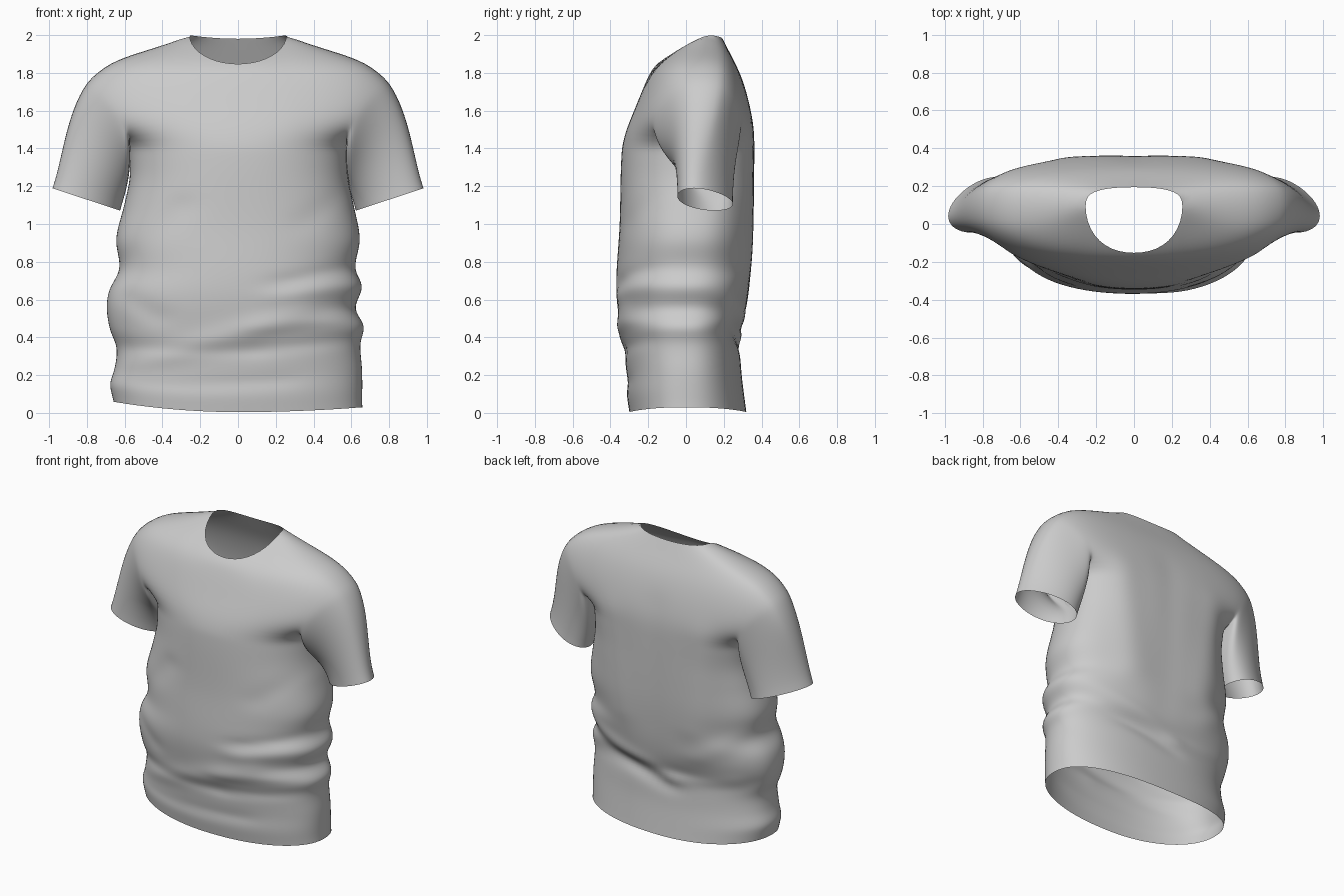
import bpy, bmesh, math
from mathutils import Vector

if "Cube" in bpy.data.objects:
    bpy.data.objects.remove(bpy.data.objects["Cube"])


def curve(points):
    """Smooth interpolation through (position, value) pairs."""
    n = len(points)

    def slope(i):
        a, b = points[max(i - 1, 0)], points[min(i + 1, n - 1)]
        return (b[1] - a[1]) / (b[0] - a[0])

    def f(p):
        p = min(max(p, points[0][0]), points[-1][0])
        i = next(k for k in range(n - 1) if p <= points[k + 1][0])
        (a, va), (b, vb) = points[i], points[i + 1]
        h = b - a
        u = (p - a) / h
        return ((2*u**3 - 3*u*u + 1)*va + (u**3 - 2*u*u + u)*h*slope(i)
                + (3*u*u - 2*u**3)*vb + (u**3 - u*u)*h*slope(i + 1))
    return f


def lerp(a, b, t):
    return a + (b - a) * t


PIT = 1.41          # armpit height
HALF = 12           # columns per half panel
NECK = 5            # columns inside the neckline
ROWS = 12           # rows from armpit to shoulder
LOWER = 44          # rows below the armpit

# Profiles along the height
front_y = curve([(0, -.30), (.1, -.315), (.2, -.315), (.4, -.34), (.65, -.37), (1, -.352), (1.4, -.34),
                 (1.5, -.315), (1.6, -.275), (1.8, -.19), (1.85, -.15), (1.9, -.085), (2, .06)])
back_y = curve([(0, .32), (.2, .295), (.34, .285), (.43, .27), (.5, .305), (.6, .33), (.8, .35), (1, .36),
                (1.4, .365), (1.5, .362), (1.6, .345), (1.7, .32), (1.8, .285), (1.9, .235), (2, .185)])
back_n = curve([(0, 2.3), (.8, 2.35), (1.2, 2.55), (1.5, 2.8), (2, 2.8)])
seam_y = curve([(0, 0), (.8, .02), (1.42, .08), (1.7, .1), (2, .1)])
right_w = curve([(0, .66), (.2, .66), (.36, .65), (.45, .672), (.55, .622), (.67, .662), (.76, .622),
                 (.92, .648), (1.1, .615), (1.25, .585), (1.41, .58)])
left_w = curve([(0, .66), (.06, .675), (.1, .682), (.2, .655), (.32, .645), (.42, .68), (.55, .698),
                (.65, .685), (.76, .63), (.92, .648), (1.1, .605), (1.25, .575), (1.41, .58)])
# Upper half width, wide where the sleeves join, then the shoulder slope
upper_w = curve([(1.41, .58), (1.45, .65), (1.52, .75), (1.6, .82), (1.7, .825), (1.775, .785), (1.84, .71),
                 (1.888, .60), (1.95, .40), (2, .26)])
shoulder_z = curve([(.26, 2), (.4, 1.952), (.6, 1.888), (.7, 1.845), (.785, 1.775)])
armhole_x = curve([(0, .58), (.12, .575), (.45, .63), (.8, .725), (1, .785)])

# Cloth folds: x0, z0, x1, z1, thickness, height
FRONT_FOLDS = [(-.6, .22, .35, .54, .05, .016), (.2, .68, .62, .77, .03, -.020), (.2, .61, .6, .68, .04, .014),
               (-.6, .33, .1, .33, .03, -.012), (.1, .33, .6, .38, .03, -.014), (-.55, .12, .3, .17, .03, -.009),
               (-.6, .8, -.3, 1.1, .05, -.014), (-.6, .62, -.42, .5, .04, -.018), (.35, 1.0, .6, 1.2, .05, -.01),
               (.1, .45, .6, .5, .03, .014)]
BACK_FOLDS = [(.6, .62, -.1, .40, .04, .022), (-.1, .40, -.55, .45, .04, .020), (.6, .53, -.1, .33, .035, -.018),
              (-.6, .8, -.3, .6, .05, .016), (.3, .8, .38, 1.4, .10, .022), (-.3, .8, -.38, 1.4, .10, .022),
              (.03, .6, .0, 1.6, .07, -.008)]


def fold_height(x, z, folds):
    total = 0
    for x0, z0, x1, z1, thick, amp in folds:
        dx, dz = x1 - x0, z1 - z0
        u = min(max(((x - x0)*dx + (z - z0)*dz) / (dx*dx + dz*dz), 0), 1)
        d2 = (x - x0 - u*dx)**2 + (z - z0 - u*dz)**2
        total += amp * math.exp(-d2 / (thick*thick))
    return total


def surface_y(x, z, w, front):
    """Rounded horizontal cross-section of the front or back panel."""
    n = 2.3 if front else back_n(z)
    f = max(0, 1 - min(abs(x) / w, 1)**n)**(1 / n)
    s = seam_y(z)
    side = -1 if front else 1
    return s + ((front_y if front else back_y)(z) - s)*f \
        + side*f*fold_height(x, z, FRONT_FOLDS if front else BACK_FOLDS)


def lower_point(i, z, front):
    w = right_w(z) if i >= 0 else left_w(z)
    x = w*math.sin(math.pi/2*i/HALF)
    q = (x / .66)**2
    hem = (.004 + q*(.026 if x > 0 else .055)) * max(0, 1 - z/.6)
    return Vector((x, surface_y(x, z, w, front), z + hem))


def upper_point(i, j, front):
    u = j / ROWS
    t = lerp(u, math.sin(math.pi/2*u), .75)
    k = abs(i)
    if k <= NECK:
        c = math.sin(math.pi/2*k/NECK)
        top_x = .26*c
        top_z = 2 - .155*math.sqrt(max(0, 1 - c*c)) if front else 1.98 + .02*c*c
    else:
        top_x = lerp(.26, .785, (k - NECK) / (HALF - NECK))
        top_z = shoulder_z(top_x)
    x = lerp(.58*math.sin(math.pi/2*k/HALF), top_x, t)
    x *= lerp(1, armhole_x(t) / lerp(.58, .785, t), (k / HALF)**2)
    z = lerp(PIT, top_z, t)
    y = surface_y(math.copysign(x, i), z, max(upper_w(z), x), front)
    if j == ROWS and k >= NECK:
        y = .1
    return Vector((math.copysign(x, i), y, z))


def add_grid(bm, rows, flip):
    grid = [[bm.verts.new(p) for p in row] for row in rows]
    for a, b in zip(grid, grid[1:]):
        for k in range(len(a) - 1):
            quad = (a[k], a[k+1], b[k+1], b[k])
            bm.faces.new(quad[::-1] if flip else quad)


bm = bmesh.new()
cols = range(-HALF, HALF + 1)

# Front and back panels from hem to shoulders
for front in (True, False):
    rows = [[lower_point(i, PIT*j/LOWER, front) for i in cols] for j in range(LOWER)]
    rows += [[upper_point(i, j, front) for i in cols] for j in range(ROWS + 1)]
    add_grid(bm, rows, not front)

# Sleeves swept from the armholes to tilted oval cuffs
for side in (1, -1):
    ring = [(upper_point(side*HALF, j, True), math.pi*(1 - j/ROWS)) for j in range(ROWS + 1)]
    ring += [(upper_point(side*HALF, j, False), -math.pi*(1 - j/ROWS)) for j in range(ROWS - 1, -1, -1)]
    rows = [[] for _ in range(15)]
    for p, ang in ring:
        c, s = math.cos(ang), math.sin(ang)
        cuff = Vector((side*(.803 + .181*c), .097 - .055*c - .138*s*(1 - .1*c), 1.13 + .06*c))
        h = (p.z - PIT) / (1.775 - PIT)
        dist = (cuff - p).length
        start = Vector((side*lerp(-.22, .62, h), .12*s, -lerp(1, .77, h))) * dist
        end = Vector((side*.3, 0, -.95)) * dist
        for r, row in enumerate(rows):
            u = r / 14
            row.append((2*u**3 - 3*u*u + 1)*p + (u**3 - 2*u*u + u)*start
                       + (3*u*u - 2*u**3)*cuff + (u**3 - u*u)*end)
    add_grid(bm, rows, side > 0)

# Weld side seams, shoulders and armholes
bmesh.ops.remove_doubles(bm, verts=bm.verts, dist=.0004)
bmesh.ops.recalc_face_normals(bm, faces=bm.faces)
inner = [v for v in bm.verts if not v.is_boundary]
bmesh.ops.smooth_vert(bm, verts=inner, factor=.35, use_axis_x=True, use_axis_y=True, use_axis_z=True)

mesh = bpy.data.meshes.new("shirt")
bm.to_mesh(mesh)
bm.free()
mesh.shade_smooth()
shirt = bpy.data.objects.new("shirt", mesh)
bpy.context.collection.objects.link(shirt)
sub = shirt.modifiers.new("smooth_cloth", 'SUBSURF')
sub.levels = sub.render_levels = 1
